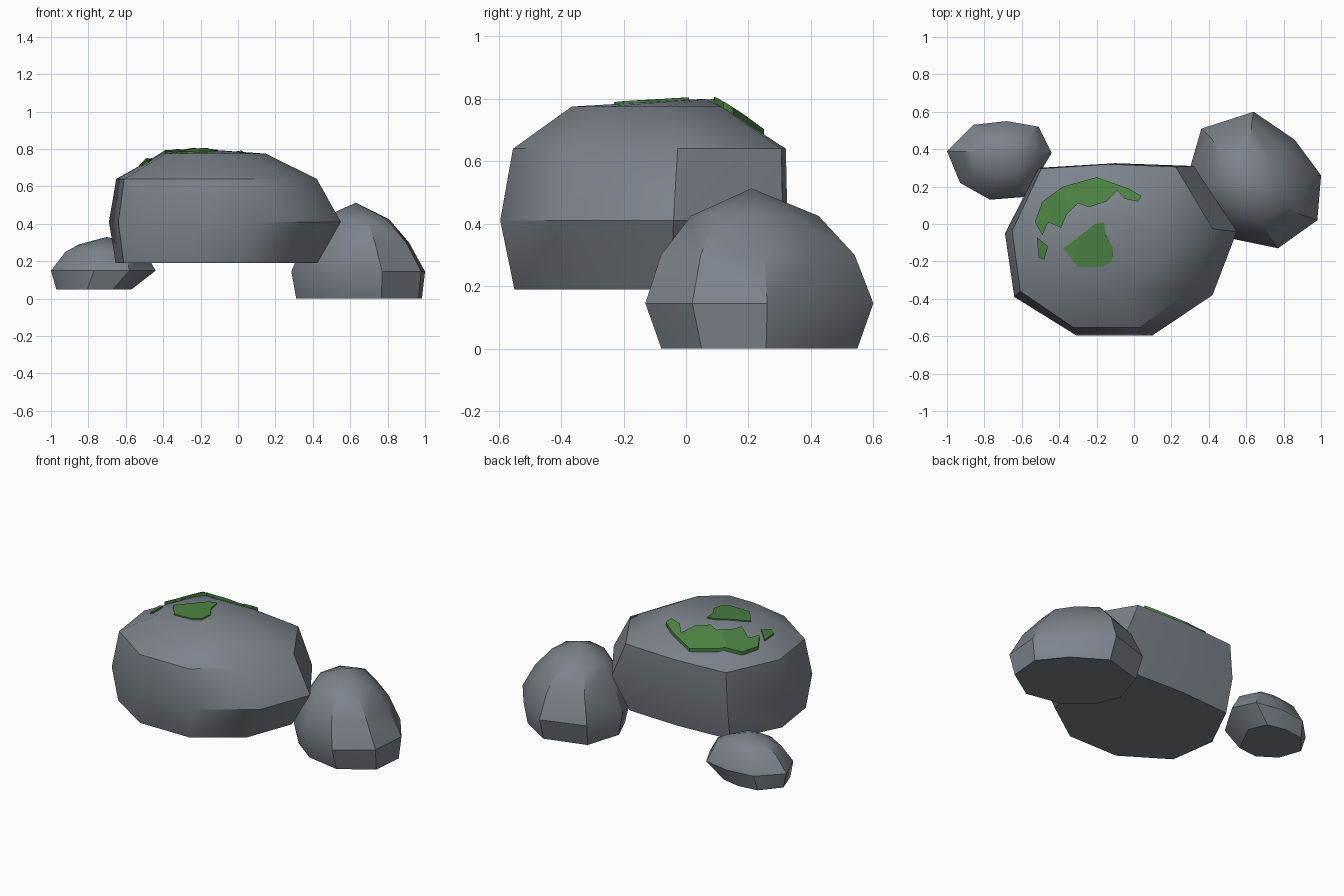
import bpy, bmesh, math
from mathutils import Vector
from mathutils.bvhtree import BVHTree

if "Cube" in bpy.data.objects:
    bpy.data.objects.remove(bpy.data.objects["Cube"])


def material(name, rgb):
    m = bpy.data.materials.new(name)
    m.diffuse_color = (*rgb, 1)
    m.use_nodes = True
    m.node_tree.nodes["Principled BSDF"].inputs["Base Color"].default_value = m.diffuse_color
    return m


STONE = material("grey stone", (0.20, 0.225, 0.255))
MOSS = material("green moss", (0.07, 0.22, 0.055))


def finish(bm, name, mat, angle):
    me = bpy.data.meshes.new(name)
    bmesh.ops.recalc_face_normals(bm, faces=bm.faces)
    bm.to_mesh(me)
    bm.free()
    me.materials.append(mat)
    ob = bpy.data.objects.new(name, me)
    bpy.context.collection.objects.link(ob)
    bpy.ops.object.select_all(action='DESELECT')
    ob.select_set(True)
    bpy.context.view_layer.objects.active = ob
    bpy.ops.object.shade_smooth_by_angle(angle=math.radians(angle))
    return ob


def rock(name, outline, centre, levels, peak, angle=34):
    """Convex boulder: scaled copies of one outline at (z, cx, cy, sx, sy), plus a peak."""
    bm = bmesh.new()
    for z, cx, cy, sx, sy in levels:
        for x, y in outline:
            bm.verts.new((cx + (x - centre[0]) * sx, cy + (y - centre[1]) * sy, z))
    bm.verts.new(peak)
    hull = bmesh.ops.convex_hull(bm, input=bm.verts)
    bmesh.ops.delete(bm, geom=[v for v in bm.verts if not v.link_faces], context='VERTS')
    bmesh.ops.dissolve_limit(bm, angle_limit=math.radians(4), verts=bm.verts, edges=bm.edges)
    return finish(bm, name, STONE, angle)


def moss(name, outline, host, lift):
    """Thin patch draped over the host rock."""
    tree = BVHTree.FromObject(host, bpy.context.evaluated_depsgraph_get())
    bm = bmesh.new()
    bm.faces.new([bm.verts.new((x, y, 0)) for x, y in outline])
    bmesh.ops.triangulate(bm, faces=bm.faces)
    bmesh.ops.subdivide_edges(bm, edges=bm.edges, cuts=3, use_grid_fill=True)
    for v in bm.verts:
        hit = tree.ray_cast(Vector((v.co.x, v.co.y, 2)), Vector((0, 0, -1)))[0]
        v.co.z = hit.z + lift
    top = list(bm.faces)
    ext = bmesh.ops.extrude_face_region(bm, geom=top, use_keep_orig=True)
    for v in [g for g in ext['geom'] if isinstance(g, bmesh.types.BMVert)]:
        v.co.z -= lift + 0.01
    return finish(bm, name, MOSS, 34)


# large central boulder
big = rock("large_boulder",
           [(-.69, -.05), (-.51, .30), (-.10, .325), (.32, .31), (.55, -.04),
            (.42, -.38), (.10, -.595), (-.31, -.595), (-.64, -.39)], (-.07, -.14),
           [(.19, -.115, -.14, .87, .90), (.41, -.07, -.14, 1, 1),
            (.64, -.115, -.122, .865, .95), (.775, -.13, -.125, .45, .53)],
           (-.2, .06, .80))

# medium boulder on the right
rock("right_boulder",
     [(.36, .51), (.64, .60), (.86, .45), (1.0, .26), (.98, .02),
      (.77, -.13), (.53, -.08), (.36, .06), (.285, .25)], (.64, .235),
     [(0, .645, .235, .94, .86), (.145, .64, .235, 1, 1),
      (.30, .63, .23, .79, .85), (.425, .62, .22, .52, .56)],
     (.63, .21, .513))

# small boulder on the left
rock("left_boulder",
     [(-1, .39), (-.86, .53), (-.68, .55), (-.51, .52), (-.44, .38),
      (-.58, .145), (-.77, .13), (-.93, .22)], (-.72, .34),
     [(.05, -.77, .34, .72, .85), (.15, -.72, .34, 1, 1),
      (.25, -.71, .35, .76, .76), (.29, -.71, .36, .5, .5)],
     (-.70, .36, .33))

# moss patches on the large boulder
moss("back_moss",
     [(-.53, .01), (-.49, .12), (-.38, .20), (-.20, .25), (-.03, .19), (.04, .15),
      (.02, .12), (-.05, .135), (-.09, .18), (-.15, .12), (-.24, .09), (-.30, .11),
      (-.36, .05), (-.39, -.02), (-.46, .01), (-.49, -.06)], big, 0.022)
moss("side_moss", [(-.52, -.07), (-.46, -.12), (-.48, -.19), (-.51, -.18)], big, 0.01)
moss("top_moss",
     [(-.38, -.13), (-.27, -.05), (-.21, .0), (-.16, .01), (-.15, -.06),
      (-.11, -.13), (-.12, -.20), (-.17, -.23), (-.30, -.23)], big, 0.008)
